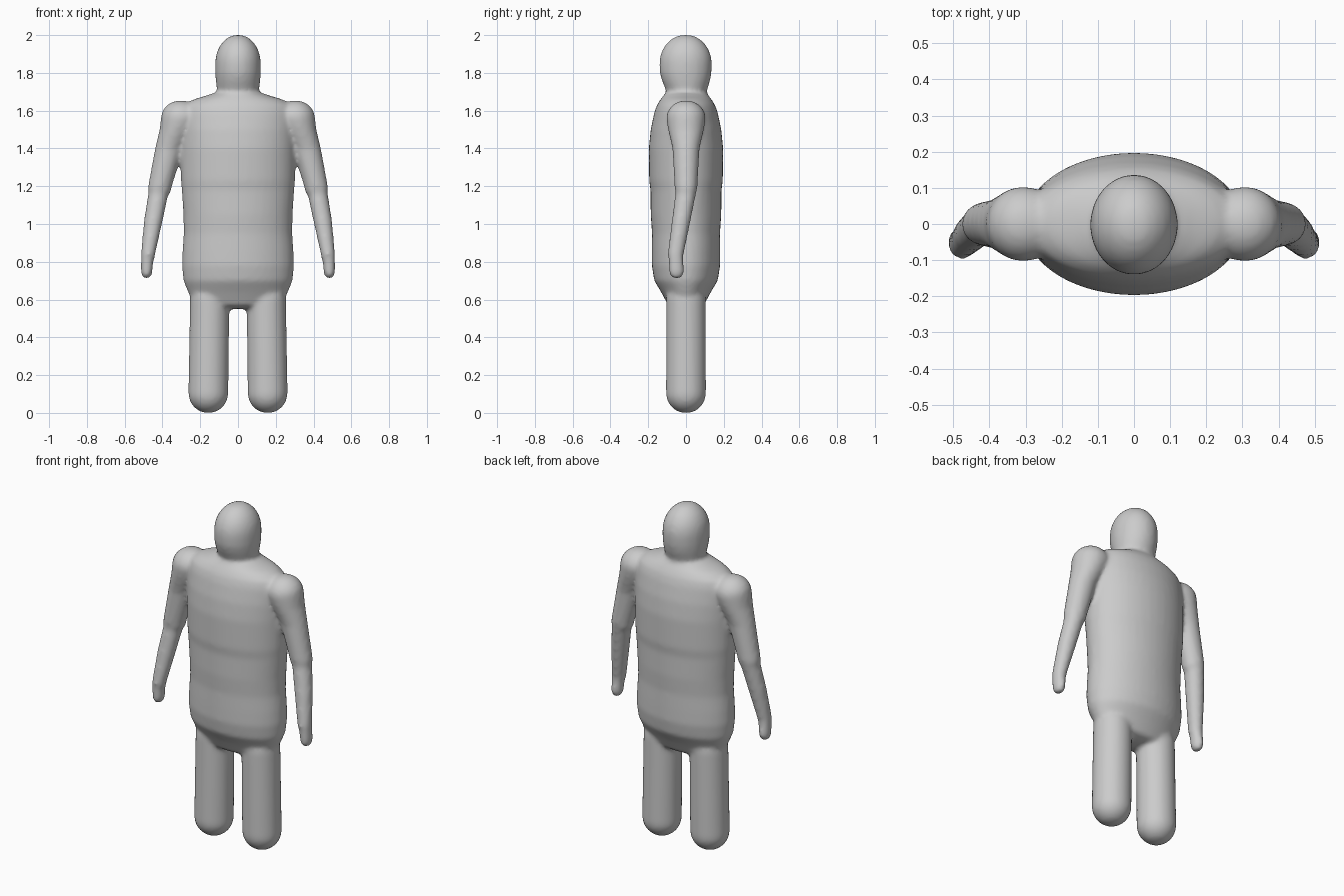
import bpy, bmesh
from math import sin, cos, pi

old = bpy.data.objects.get("Cube")
if old:
    bpy.data.objects.remove(old, do_unlink=True)

grey = bpy.data.materials.new("plain grey")
grey.use_nodes = True
grey.diffuse_color = (0.6, 0.6, 0.6, 1)
grey.node_tree.nodes["Principled BSDF"].inputs["Base Color"].default_value = (0.6, 0.6, 0.6, 1)

bm = bmesh.new()
SIDES = 40


def loft(sections, low_dome, high_dome, side=1):
    """Skin horizontal ellipses (x, y, z, rx, ry) and close both ends with domes."""
    def dome(section, height):
        x, y, z, rx, ry = section
        angles = [pi / 2 * i / 8 for i in range(1, 8)]
        return [(x, y, z + height * sin(a), rx * cos(a), ry * cos(a)) for a in angles]

    stack = dome(sections[0], -low_dome)[::-1] + sections + dome(sections[-1], high_dome)
    rings = []
    for x, y, z, rx, ry in stack:
        turn = [2 * pi * i / SIDES for i in range(SIDES)]
        rings.append([bm.verts.new((side * (x + rx * cos(a)), y + ry * sin(a), z)) for a in turn])
    for low, high in zip(rings, rings[1:]):
        for i in range(SIDES):
            j = (i + 1) % SIDES
            bm.faces.new((low[i], low[j], high[j], high[i]))
    bm.faces.new(rings[0][::-1])
    bm.faces.new(rings[-1])


# Torso from hips to collar
loft([(0, 0, z, rx, ry) for z, rx, ry in (
    (0.58, 0.235, 0.10), (0.64, 0.265, 0.132), (0.70, 0.289, 0.168),
    (0.78, 0.297, 0.181), (0.86, 0.294, 0.181), (0.95, 0.287, 0.180),
    (1.05, 0.289, 0.187), (1.18, 0.298, 0.188), (1.23, 0.302, 0.195),
    (1.40, 0.305, 0.197), (1.50, 0.305, 0.187), (1.59, 0.300, 0.168),
    (1.63, 0.285, 0.154), (1.66, 0.235, 0.135), (1.685, 0.15, 0.115))], 0.03, 0.015)

# Head and neck
loft([(0, 0, 1.64, 0.108, 0.10), (0, 0.003, 1.70, 0.110, 0.106),
      (0, 0, 1.76, 0.118, 0.128), (0, -0.002, 1.80, 0.121, 0.137),
      (0, -0.002, 1.85, 0.121, 0.139)], 0.02, 0.153)

for side in (1, -1):
    # Leg
    loft([(0.157, 0, 0.105, 0.106, 0.106), (0.150, 0, 0.60, 0.104, 0.105)], 0.107, 0.10, side)
    # Shoulder and upper arm
    loft([(0.415, 0, 1.19, 0.063, 0.060), (0.365, 0, 1.40, 0.074, 0.072),
          (0.325, 0, 1.50, 0.090, 0.095), (0.305, 0, 1.56, 0.103, 0.104)], 0.055, 0.095, side)
    # Forearm
    loft([(0.476, -0.055, 0.84, 0.038, 0.043), (0.448, -0.025, 1.02, 0.050, 0.050),
          (0.420, 0, 1.17, 0.054, 0.055)], 0.05, 0.05, side)
    # Hand
    loft([(0.484, -0.050, 0.75, 0.031, 0.040), (0.479, -0.055, 0.84, 0.035, 0.040)],
         0.042, 0.03, side)

bmesh.ops.recalc_face_normals(bm, faces=bm.faces)
mesh = bpy.data.meshes.new("body")
bm.to_mesh(mesh)
bm.free()
mesh.materials.append(grey)
body = bpy.data.objects.new("body", mesh)
bpy.context.collection.objects.link(body)

# Fuse the parts into one skin with soft joins
fuse = body.modifiers.new("fuse", "REMESH")
fuse.mode = "VOXEL"
fuse.voxel_size = 0.012
fuse.use_smooth_shade = True
soften = body.modifiers.new("soften", "SMOOTH")
soften.factor = 0.5
soften.iterations = 9
